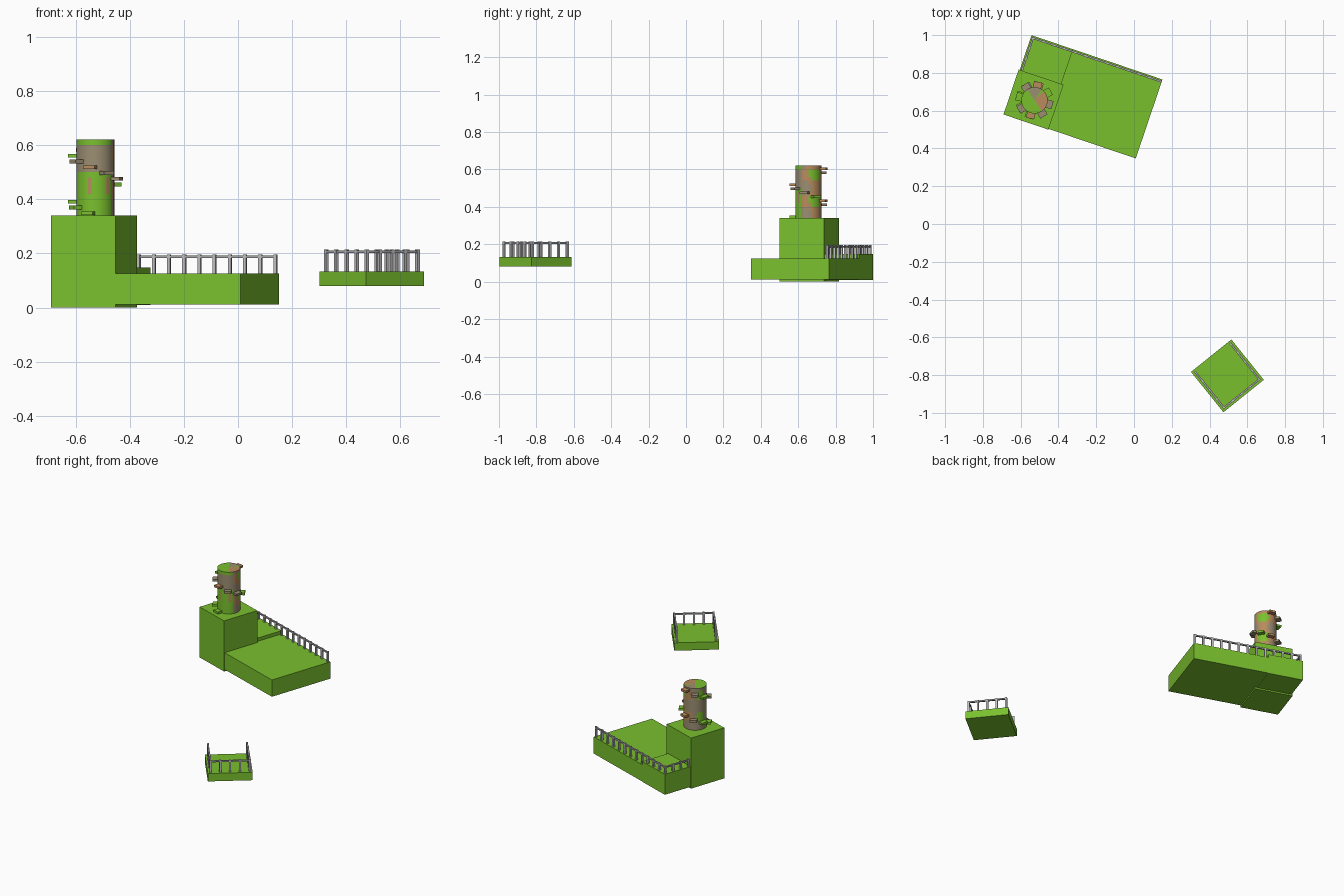
import bpy, bmesh, math
from mathutils import Matrix, Vector

if "Cube" in bpy.data.objects:
    bpy.data.objects.remove(bpy.data.objects["Cube"])


def material(name, rgb):
    m = bpy.data.materials.new(name)
    m.diffuse_color = (*rgb, 1)
    m.use_nodes = True
    m.node_tree.nodes["Principled BSDF"].inputs["Base Color"].default_value = m.diffuse_color
    return m


GREEN = material("grass green", (0.195, 0.53, 0.027))
POST = material("post light grey", (0.52, 0.52, 0.53))
RAIL = material("rail grey", (0.38, 0.37, 0.39))
BARK = material("bark grey brown", (0.33, 0.27, 0.17))
TAN = material("bark tan", (0.48, 0.26, 0.11))


def finish(bm, name, mats, matrix):
    me = bpy.data.meshes.new(name)
    bm.transform(matrix)
    bm.to_mesh(me)
    bm.free()
    for m in mats:
        me.materials.append(m)
    ob = bpy.data.objects.new(name, me)
    bpy.context.collection.objects.link(ob)
    return ob


def add_box(bm, lo, hi):
    lo, hi = Vector(lo), Vector(hi)
    m = Matrix.Translation((lo + hi) / 2) @ Matrix.Diagonal((*(hi - lo), 1))
    bmesh.ops.create_cube(bm, size=1, matrix=m)


def box(name, lo, hi, mat, frame):
    bm = bmesh.new()
    add_box(bm, lo, hi)
    return finish(bm, name, [mat], frame)


def railing(name, a, b, n, base, top, frame):
    """Square posts from a to b, joined by one hand rail."""
    a, b = Vector(a), Vector(b)
    p, r = 0.006, 0.005
    bm = bmesh.new()
    for i in range(n + 1):
        c = a.lerp(b, i / n)
        z0 = base(c) if callable(base) else base
        add_box(bm, (c.x - p, c.y - p, z0), (c.x + p, c.y + p, top))
    finish(bm, name + "_posts", [POST], frame)
    box(name + "_hand_rail", (min(a.x, b.x) - r, min(a.y, b.y) - r, top - 0.012),
        (max(a.x, b.x) + r, max(a.y, b.y) + r, top - 0.003), RAIL, frame)


# Main group: its own frame, rotated, with the origin at the tower corner
TURN = math.radians(-18.7)
main = Matrix.Translation((-0.691, 0.58, 0)) @ Matrix.Rotation(TURN, 4, "Z")
box("tower_block", (0, 0, 0), (0.251, 0.251, 0.34), GREEN, main)
box("large_platform", (0.238, 0.004, 0.012), (0.738, 0.445, 0.125), GREEN, main)
box("small_platform", (0.006, 0.235, 0.01), (0.238, 0.445, 0.147), GREEN, main)
railing("back_railing", (0.018, 0.433), (0.729, 0.433), 12,
        lambda c: 0.145 if c.x < 0.238 else 0.123, 0.195, main)
railing("side_railing", (0.018, 0.26), (0.018, 0.433), 3, 0.145, 0.195, main)

# Separate square platform with three railed sides
far = Matrix.Translation((0.4945, -0.804, 0)) @ Matrix.Rotation(math.radians(38.8), 4, "Z")
h, e = 0.137, 0.12
box("outer_platform", (-h, -h, 0.08), (h, h, 0.133), GREEN, far)
for name, a, b in (("outer_railing_left", (-e, -e), (-e, e)),
                   ("outer_railing_front", (-e, -e), (e, -e)),
                   ("outer_railing_right", (e, -e), (e, e))):
    railing(name, a, b, 4, 0.131, 0.214, far)

# Round trunk with rings so mossy patches follow height and direction
R, Z0, Z1, SEG, RINGS = 0.07, 0.34, 0.62, 32, 14
trunk_at = Matrix.Translation((-0.527, 0.655, 0))
bm = bmesh.new()
rings = []
for j in range(RINGS + 1):
    z = Z0 + (Z1 - Z0) * j / RINGS
    rings.append([bm.verts.new((R * math.cos(2 * math.pi * i / SEG),
                                R * math.sin(2 * math.pi * i / SEG), z)) for i in range(SEG)])
for lo, hi in zip(rings, rings[1:]):
    for i in range(SEG):
        k = (i + 1) % SEG
        bm.faces.new((lo[i], lo[k], hi[k], hi[i]))
centre = bm.verts.new((0, 0, Z1))
for i in range(SEG):
    bm.faces.new((rings[-1][i], rings[-1][(i + 1) % SEG], centre))
bm.faces.new(list(reversed(rings[0])))
bm.normal_update()
for f in bm.faces:
    c = f.calc_center_median()
    ang = math.degrees(math.atan2(c.y, c.x)) % 360
    if abs(f.normal.z) > 0.5:
        f.material_index = 2 if ang > 300 or ang < 45 else (1 if 60 < ang < 120 else 0)
        continue
    f.smooth = True
    wave = math.sin(math.radians(ang * 3)) + math.sin(c.z * 45 + 1)
    if 190 < ang < 330:      # front: moss low down and along the rim
        f.material_index = 0 if c.z < 0.5 or c.z > 0.6 else 1
        if 0.42 < c.z < 0.48 and (245 < ang < 260 or 300 < ang < 320):
            f.material_index = 2
    elif ang < 110 or ang >= 330:   # right and back: tan with moss
        f.material_index = 0 if wave > 0.9 else (2 if wave > -0.5 else 1)
    else:
        f.material_index = 0 if wave > 1.3 else 1
# keep the rim crisp between the smooth side and the flat cap
for ed in bm.edges:
    if len(ed.link_faces) == 2 and ed.calc_face_angle() > 0.6:
        ed.smooth = False
finish(bm, "trunk", [GREEN, BARK, TAN], trunk_at)

# Spiral of steps, about eight to a turn
for k in range(13):
    z = 0.348 + 0.0213 * k
    ang = TURN - math.pi / 2 - k * math.radians(44.4)
    mat = GREEN if k in (0, 1, 2, 5, 10) else (TAN if k in (4, 8, 12) else BARK)
    box(f"spiral_step_{k + 1}", (0.05, -0.022, z - 0.007), (0.099, 0.022, z + 0.007),
        mat, trunk_at @ Matrix.Rotation(ang, 4, "Z"))
